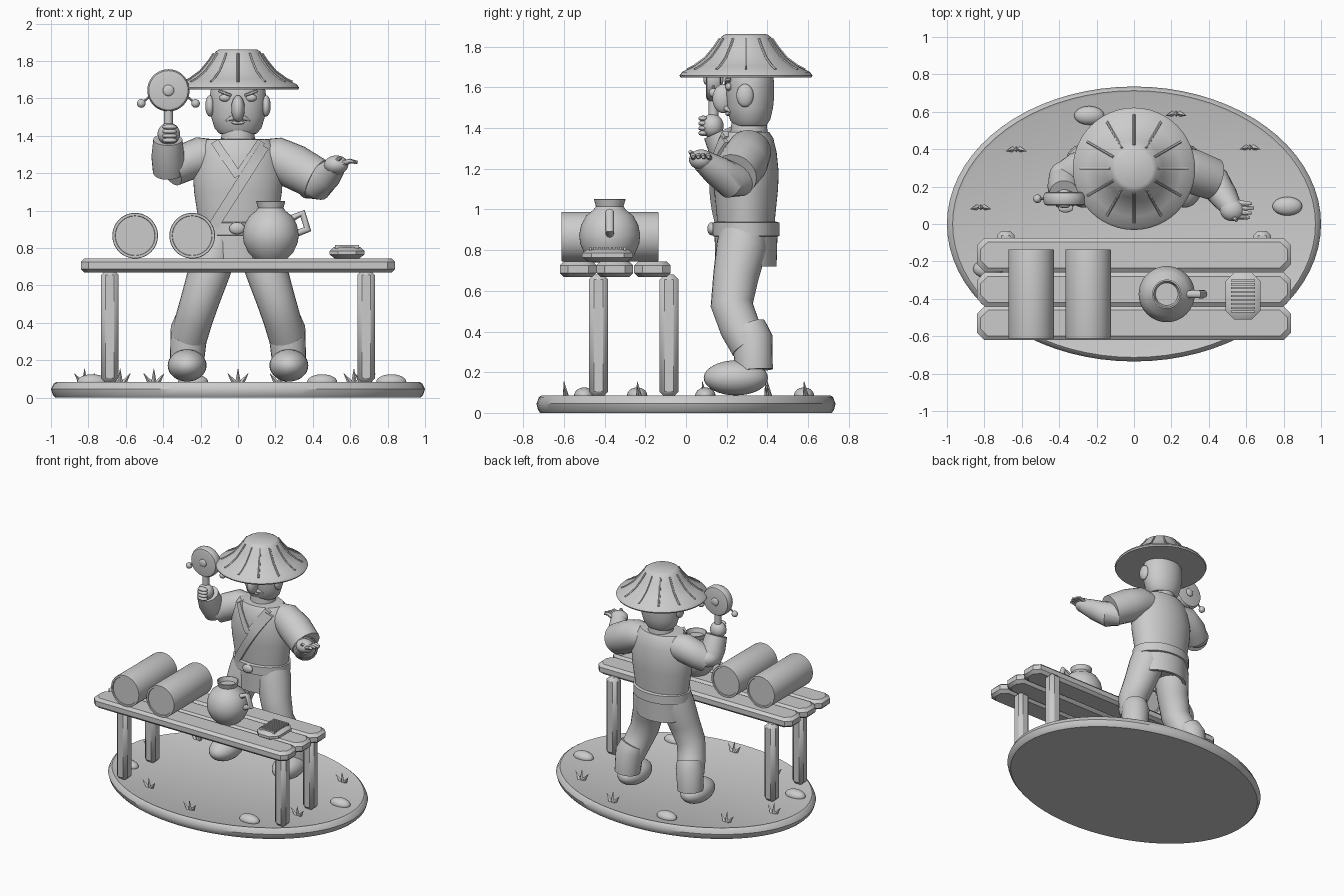
import bpy, bmesh, math
from mathutils import Vector, Matrix

grey = bpy.data.materials.new("clay grey")
grey.diffuse_color = (0.6, 0.6, 0.6, 1)


def finish(name, bm, bevel=0.0):
    bmesh.ops.recalc_face_normals(bm, faces=bm.faces)
    me = bpy.data.meshes.new(name)
    bm.to_mesh(me)
    bm.free()
    me.materials.append(grey)
    ob = bpy.data.objects.new(name, me)
    bpy.context.collection.objects.link(ob)
    if bevel:
        m = ob.modifiers.new("bevel", 'BEVEL')
        m.width, m.segments = bevel, 1
    return ob


def skin(name, rings):
    """Join equal-length rings of points and cap both ends."""
    bm = bmesh.new()
    loops = [[bm.verts.new(p) for p in r] for r in rings]
    n = len(loops[0])
    for a, b in zip(loops, loops[1:]):
        for i in range(n):
            bm.faces.new((a[i], a[(i + 1) % n], b[(i + 1) % n], b[i]))
    bm.faces.new(loops[0])
    bm.faces.new(loops[-1])
    return finish(name, bm)


def lathe(name, prof, c=(0, 0, 0), sy=1.0, n=48, rot=None):
    """Profile of (radius, height) turned about z, squashed in y."""
    rot = rot or Matrix.Identity(3)
    c = Vector(c)
    return skin(name, [[c + rot @ Vector((r * math.cos(t), r * sy * math.sin(t), z))
                        for t in (2 * math.pi * i / n for i in range(n))] for r, z in prof])


def limb(name, pts, n=24):
    """Round tube through (x, y, z, radius) points."""
    P = [Vector(p[:3]) for p in pts]
    rings = []
    for i, p in enumerate(P):
        d = (P[min(i + 1, len(P) - 1)] - P[max(i - 1, 0)]).normalized()
        ref = Vector((0, 1, 0)) if abs(d.y) < 0.9 else Vector((1, 0, 0))
        u = d.cross(ref).normalized()
        v = d.cross(u)
        r = pts[i][3]
        rings.append([p + r * (u * math.cos(t) + v * math.sin(t))
                      for t in (2 * math.pi * k / n for k in range(n))])
    return skin(name, rings)


def ball(name, c, r, rot=None):
    bm = bmesh.new()
    bmesh.ops.create_uvsphere(bm, u_segments=28, v_segments=16, radius=1)
    m = Matrix.Translation(c) @ (rot or Matrix.Identity(4)) @ Matrix.Diagonal((*r, 1))
    bmesh.ops.transform(bm, matrix=m, verts=bm.verts)
    return finish(name, bm)


def box(name, c, s, bevel=0.0, rot=None):
    bm = bmesh.new()
    bmesh.ops.create_cube(bm, size=1)
    m = Matrix.Translation(c) @ (rot or Matrix.Identity(4)) @ Matrix.Diagonal((*s, 1))
    bmesh.ops.transform(bm, matrix=m, verts=bm.verts)
    return finish(name, bm, bevel)


FRONT = Matrix.Rotation(math.pi / 2, 3, 'X')     # turns a lathe axis to face -y

# ground disc
lathe("base", [(0.975, 0), (0.99, 0.015), (1.0, 0.045), (0.985, 0.075), (0.97, 0.085),
               (0.955, 0.08)], sy=0.735, n=72)

# stones and grass tufts
for x, y in [(-0.24, 0.58), (0.82, 0.095), (0.45, -0.5), (-0.78, -0.24)]:
    ball("stone", (x, y, 0.085), (0.08, 0.05, 0.04))
for x, y in [(-0.82, 0.09), (-0.63, 0.4), (0.225, 0.59), (0.62, 0.41),
             (-0.45, -0.45), (0, -0.59), (0.68, -0.23)]:
    for dx, h in [(-0.055, 0.05), (0, 0.075), (0.055, 0.05)]:
        limb("grass_blade", [(x + dx * 0.3, y, 0.075, 0.016), (x + dx, y - 0.01, 0.08 + h, 0.001)], 4)

# table planks with clipped corners, and legs
for y in (-0.165, -0.35, -0.53):
    def outline(e, z):
        X, Y, k = 0.84 - e, 0.09 - e, 0.04
        q = [(X, Y - k), (X - k, Y), (-X + k, Y), (-X, Y - k),
             (-X, -Y + k), (-X + k, -Y), (X - k, -Y), (X, -Y + k)]
        return [(a, b + y, z) for a, b in q]
    skin("table_plank", [outline(0.02, 0.668), outline(0, 0.688), outline(0, 0.725), outline(0.02, 0.745)])
for x in (-0.685, 0.685):
    for y in (-0.43, -0.083):
        box("table_leg", (x, y, 0.38), (0.093, 0.093, 0.6), 0.024)

# rolls lying on the table
for x in (-0.55, -0.245):
    lathe("roll", [(0.105, -0.232), (0.107, -0.238), (0.12, -0.238), (0.122, -0.23),
                   (0.122, 0.23), (0.12, 0.238), (0.107, 0.238), (0.105, 0.232)],
          (x, -0.374, 0.866), rot=FRONT)

# jug with handle
lathe("jug", [(0.085, 0.74), (0.12, 0.775), (0.145, 0.83), (0.15, 0.875), (0.14, 0.925), (0.115, 0.97),
              (0.08, 0.998), (0.068, 1.015), (0.078, 1.05), (0.07, 1.052), (0.06, 1.02)], (0.175, -0.375, 0))
limb("jug_handle", [(0.28, -0.375, 0.955, 0.02), (0.345, -0.375, 0.985, 0.022),
                    (0.372, -0.375, 0.9, 0.022), (0.29, -0.375, 0.87, 0.02)], 12)

# ridged board
def tray(X, Y, z, k=0.045):
    q = [(X, Y - k), (X - k, Y), (-X + k, Y), (-X, Y - k), (-X, -Y + k), (-X + k, -Y), (X - k, -Y), (X, -Y + k)]
    return [(0.583 + a, -0.385 + b, z) for a, b in q]
skin("board", [tray(0.065, 0.095, 0.744), tray(0.093, 0.125, 0.765),
               tray(0.093, 0.125, 0.785), tray(0.07, 0.1, 0.805)])
for i in range(9):
    box("board_ridge", (0.583, -0.385 + (i - 4) * 0.021, 0.807), (0.13, 0.011, 0.018))

# torso, skirt, belt
Y0 = 0.295
lathe("torso", [(0.205, 0.88), (0.215, 0.97), (0.235, 1.1), (0.24, 1.18), (0.225, 1.28),
                (0.2, 1.35), (0.17, 1.38), (0.08, 1.385)], (0, Y0, 0), sy=0.67)
lathe("skirt", [(0.205, 0.93), (0.2, 0.85), (0.195, 0.72), (0.17, 0.72), (0.17, 0.76)], (0, Y0, 0), sy=0.77)
lathe("belt", [(0.2, 0.865), (0.222, 0.87), (0.222, 0.935), (0.2, 0.94)], (0, Y0, 0), sy=0.74)
ball("buckle", (-0.005, 0.125, 0.905), (0.042, 0.02, 0.032))

# flat strips that wrap over the chest
def strip(name, a, b, w, lift=0.012):
    rings = []
    for i in range(13):
        t = i / 12
        x, z = a[0] + (b[0] - a[0]) * t, a[1] + (b[1] - a[1]) * t
        d = Vector((b[0] - a[0], b[1] - a[1])).normalized()
        ring = []
        for s, out in ((-1, lift), (1, lift), (1, -0.03), (-1, -0.03)):
            px, pz = x - d.y * w * s, z + d.x * w * s
            R = 0.24 if 1.1 < pz < 1.2 else (0.24 - max(0, pz - 1.2) * 0.27 - max(0, 1.1 - pz) * 0.13)
            y = Y0 - 0.67 * math.sqrt(max(R * R - px * px, 0.001))
            ring.append((px, y - out, pz))
        rings.append(ring)
    return skin(name, rings)
strip("shoulder_strap", (0.14, 1.345), (-0.13, 0.92), 0.028, 0.02)
for s in (-1, 1):
    strip("collar", (s * 0.125, 1.37), (0, 1.185), 0.022)

# legs and shoes
for s in (-1, 1):
    limb("trouser_leg", [(s * 0.1, 0.285, 0.9, 0.115), (s * 0.115, 0.275, 0.82, 0.125),
                         (s * 0.155, 0.245, 0.67, 0.112), (s * 0.2, 0.225, 0.53, 0.104),
                         (s * 0.235, 0.265, 0.42, 0.1), (s * 0.26, 0.315, 0.33, 0.098)])
    limb("trouser_cuff", [(s * 0.245, 0.305, 0.42, 0.09), (s * 0.26, 0.325, 0.37, 0.1),
                          (s * 0.272, 0.335, 0.21, 0.092)])
    ball("shoe", (s * 0.272, 0.245, 0.172), (0.104, 0.158, 0.086))

# neck and head
lathe("neck", [(0.095, 1.34), (0.085, 1.44)], (0, 0.31, 0))
lathe("head", [(0.07, 1.405), (0.1, 1.412), (0.125, 1.44), (0.143, 1.5), (0.15, 1.56),
               (0.15, 1.62), (0.14, 1.68), (0.1, 1.72)], (0, 0.315, 0), sy=0.79)
for s in (-1, 1):
    ball("ear", (s * 0.15, 0.29, 1.56), (0.025, 0.042, 0.057))
    ball("eye", (s * 0.07, 0.21, 1.603), (0.03, 0.018, 0.02))
    tilt = Matrix.Rotation(-s * 0.35, 4, 'Y')
    box("eyebrow", (s * 0.07, 0.205, 1.628), (0.075, 0.03, 0.016), 0.004, tilt)
    limb("moustache", [(0, 0.195, 1.502, 0.014), (s * 0.035, 0.2, 1.494, 0.013), (s * 0.065, 0.218, 1.48, 0.003)], 10)
ball("nose", (0, 0.185, 1.545), (0.036, 0.055, 0.072))
ball("mouth", (0, 0.207, 1.47), (0.035, 0.014, 0.01))

# straw hat with radial ribs
HAT = [(0.322, 1.648), (0.327, 1.658), (0.315, 1.675), (0.255, 1.705), (0.2, 1.745), (0.155, 1.8),
       (0.12, 1.85), (0.1, 1.862)]
lathe("hat", HAT, (0, Y0, 0))
for i in range(12):
    a = math.pi * i / 6
    limb("hat_rib", [(r * math.cos(a), Y0 + r * math.sin(a), z, 0.007)
                     for r, z in [(0.29, 1.688)] + HAT[3:6] + [(0.128, 1.84)]], 6)

# raised arm on the left side of the front
limb("raised_sleeve", [(-0.12, 0.31, 1.29, 0.09), (-0.2, 0.31, 1.29, 0.105), (-0.3, 0.285, 1.25, 0.1),
                       (-0.36, 0.25, 1.215, 0.09)])
ball("raised_elbow", (-0.365, 0.25, 1.24), (0.09, 0.09, 0.07))
limb("raised_forearm", [(-0.37, 0.25, 1.21, 0.085), (-0.375, 0.2, 1.29, 0.088), (-0.375, 0.16, 1.38, 0.078)])
ball("raised_hand", (-0.37, 0.13, 1.41), (0.06, 0.055, 0.06))
for i in range(4):
    ball("raised_finger", (-0.365, 0.085, 1.375 + i * 0.024), (0.04, 0.024, 0.014))

# rattle drum with beads
limb("drum_handle", [(-0.372, 0.135, 1.38, 0.024), (-0.372, 0.135, 1.55, 0.024)], 16)
lathe("rattle_drum", [(0.09, -0.036), (0.105, -0.032), (0.113, -0.015), (0.113, 0.015),
                      (0.105, 0.032), (0.09, 0.036)], (-0.372, 0.135, 1.643), rot=FRONT)
for y in (0.097, 0.173):
    ball("drum_boss", (-0.372, y, 1.643), (0.03, 0.012, 0.03))
for s in (-1, 1):
    x = -0.372 + s * 0.145
    limb("drum_string", [(-0.372 + s * 0.1, 0.135, 1.61, 0.006), (x, 0.135, 1.573, 0.006)], 8)
    ball("drum_bead", (x, 0.135, 1.573), (0.023, 0.023, 0.023))

# outstretched arm
limb("open_sleeve", [(0.12, 0.31, 1.29, 0.09), (0.2, 0.31, 1.285, 0.11), (0.3, 0.285, 1.235, 0.12),
                     (0.42, 0.24, 1.17, 0.112)])
limb("open_forearm", [(0.37, 0.27, 1.15, 0.085), (0.43, 0.22, 1.145, 0.09), (0.48, 0.15, 1.19, 0.075),
                      (0.525, 0.08, 1.24, 0.055)])
ball("open_hand", (0.525, 0.075, 1.245), (0.065, 0.06, 0.05))
for i in range(4):
    y = 0.04 + i * 0.025
    limb("open_finger", [(0.55, y, 1.25, 0.015), (0.6, y - 0.005, 1.265, 0.013),
                         (0.64 - abs(i - 2) * 0.012, y - 0.005, 1.258, 0.008)], 10)
limb("open_thumb", [(0.51, 0.05, 1.25, 0.016), (0.55, 0.02, 1.285, 0.01)], 10)

# smooth shading with sharp edges kept
for ob in bpy.data.objects:
    ob.select_set(True)
    bpy.context.view_layer.objects.active = ob
bpy.ops.object.shade_smooth_by_angle(angle=math.radians(35))
